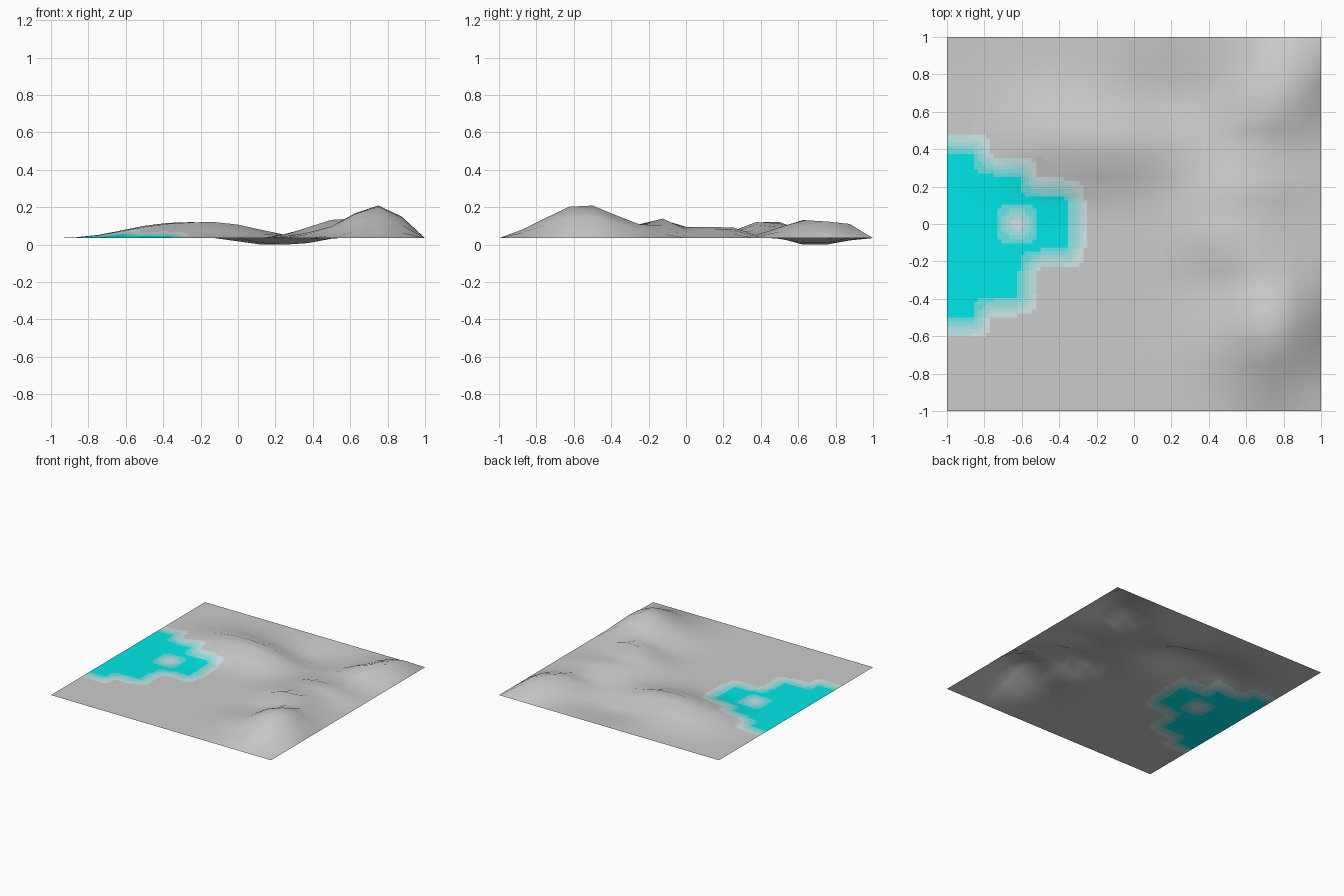
import bpy, bmesh, math

if "Cube" in bpy.data.objects:
    bpy.data.objects.remove(bpy.data.objects["Cube"])

N = 16
STEP = 2 / N
BASE = 0.035

# hills and hollow: x, y, height, x radius, y radius
BUMPS = [
    (-0.42, 0.46, 0.070, 0.21, 0.17),   # west hill
    (-0.05, 0.43, 0.078, 0.20, 0.13),
    (0.20, 0.67, -0.055, 0.19, 0.13),   # hollow
    (0.74, -0.55, 0.183, 0.15, 0.20),   # main peak
    (0.40, -0.62, 0.025, 0.12, 0.16),
    (0.58, -0.12, 0.095, 0.15, 0.09),   # middle spur
    (0.38, -0.02, 0.040, 0.11, 0.10),
    (0.62, 0.19, 0.075, 0.19, 0.09),    # east ridge
    (0.74, 0.60, 0.090, 0.13, 0.11),    # north-east ridge
    (0.88, 0.82, 0.085, 0.12, 0.12),
]

# lake: grid column -> lowest and highest wet grid row
LAKE = {0: (4, 11), 1: (4, 11), 2: (5, 10), 3: (5, 10), 4: (7, 9), 5: (7, 9)}
ISLAND = (3, 8)


def height(x, y):
    if max(abs(x), abs(y)) > 0.99:
        return BASE
    h = sum(a * math.exp(-((x - cx) / rx) ** 2 / 2 - ((y - cy) / ry) ** 2 / 2)
            for cx, cy, a, rx, ry in BUMPS)
    h = math.copysign(max(abs(h) - 0.003, 0), h)
    return max(0, BASE + h)


def wet(i, j):
    if (i, j) == ISLAND or i not in LAKE:
        return 0
    return 1 if LAKE[i][0] <= j <= LAKE[i][1] else 0


def wetness(x, y):
    u, v = (x + 1) / STEP, (y + 1) / STEP
    i, j = min(int(u), N - 1), min(int(v), N - 1)
    u, v = u - i, v - j
    return ((wet(i, j) * (1 - u) + wet(i + 1, j) * u) * (1 - v)
            + (wet(i, j + 1) * (1 - u) + wet(i + 1, j + 1) * u) * v)


# terrain sheet
bm = bmesh.new()
grid = [[bm.verts.new((-1 + i * STEP, -1 + j * STEP,
                       height(-1 + i * STEP, -1 + j * STEP)))
         for j in range(N + 1)] for i in range(N + 1)]
shore = []
for i in range(N):
    for j in range(N):
        f = bm.faces.new((grid[i][j], grid[i + 1][j], grid[i + 1][j + 1], grid[i][j + 1]))
        if 0 < wet(i, j) + wet(i + 1, j) + wet(i, j + 1) + wet(i + 1, j + 1) < 4:
            shore.append(f)

# finer cells along the shore for the blended colour
edges = list({e for f in shore for e in f.edges})
bmesh.ops.subdivide_edges(bm, edges=edges, cuts=5, use_grid_fill=True)

LEVELS = 6
for f in bm.faces:
    c = f.calc_center_median()
    f.material_index = round(wetness(c.x, c.y) * LEVELS)
    f.smooth = True
bm.normal_update()
mesh = bpy.data.meshes.new("terrain")
bm.to_mesh(mesh)
bm.free()
terrain = bpy.data.objects.new("terrain", mesh)
bpy.context.collection.objects.link(terrain)

# ground to water colours
GROUND, WATER = (0.8, 0.8, 0.8), (0.0, 0.8, 0.8)
for k in range(LEVELS + 1):
    t = k / LEVELS
    if k == 0:
        mesh.materials.append(None)
        continue
    m = bpy.data.materials.new("water_%d" % k)
    m.diffuse_color = (*[g + (w - g) * t for g, w in zip(GROUND, WATER)], 1)
    m.use_nodes = True
    m.node_tree.nodes["Principled BSDF"].inputs["Base Color"].default_value = m.diffuse_color
    mesh.materials.append(m)
